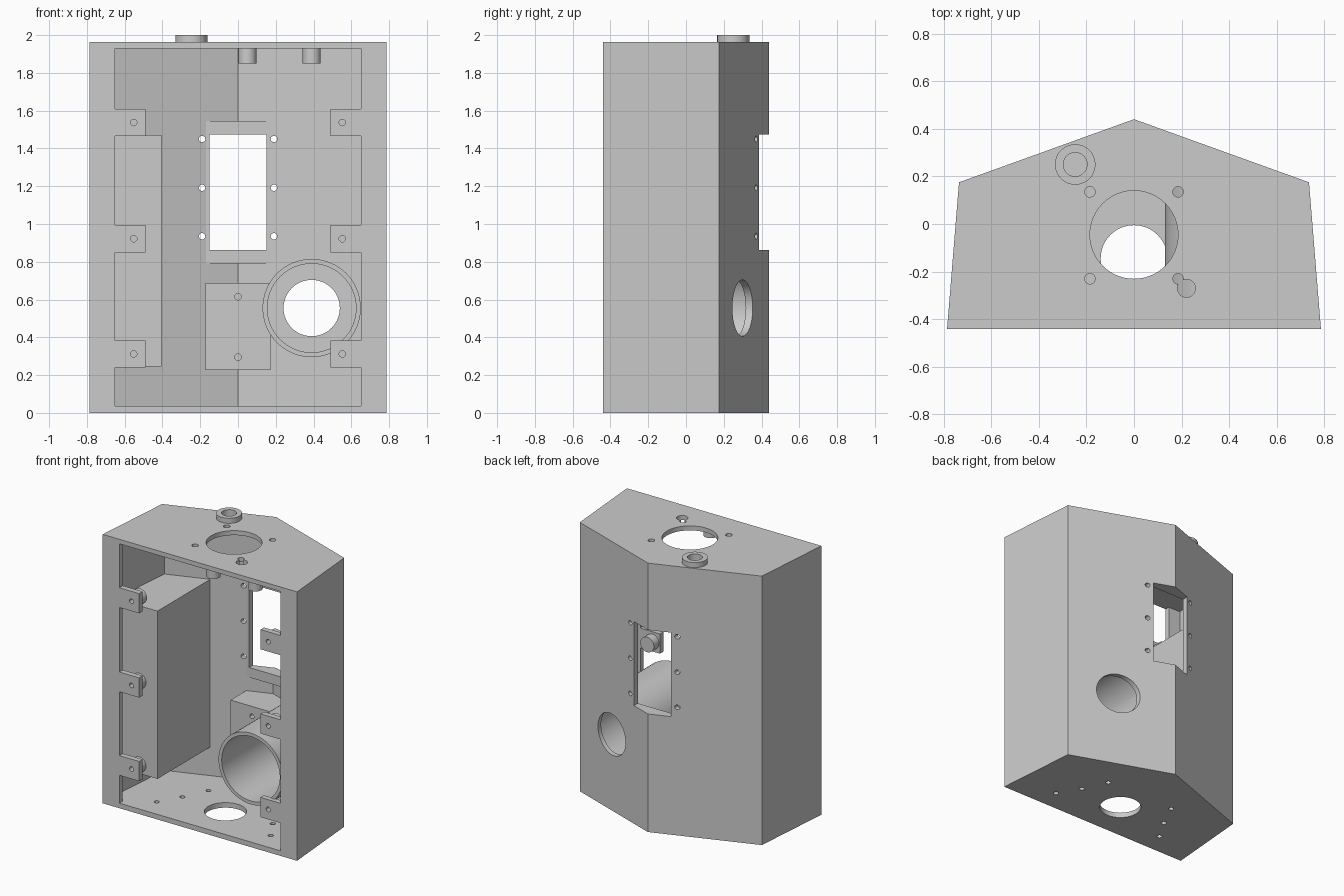
import bpy, bmesh, math
from mathutils import Matrix, Vector

if "Cube" in bpy.data.objects:
    bpy.data.objects.remove(bpy.data.objects["Cube"])


def finish(name, bm):
    bmesh.ops.recalc_face_normals(bm, faces=bm.faces)
    me = bpy.data.meshes.new(name)
    bm.to_mesh(me)
    bm.free()
    ob = bpy.data.objects.new(name, me)
    bpy.context.collection.objects.link(ob)
    return ob


def box(name, x, y, z):
    bm = bmesh.new()
    bmesh.ops.create_cube(bm, size=1)
    for v in bm.verts:
        v.co = Vector([(a + b) / 2 + c * (b - a) for (a, b), c in zip((x, y, z), v.co)])
    return finish(name, bm)


def cyl(name, axis, center, r, lo, hi, seg=48):
    """Cylinder along an axis, center gives the two other coordinates."""
    bm = bmesh.new()
    bmesh.ops.create_cone(bm, cap_ends=True, segments=seg, radius1=r, radius2=r, depth=hi - lo)
    mid = (lo + hi) / 2
    a, b = center
    if axis == 'x':
        m = Matrix.Translation((mid, a, b)) @ Matrix.Rotation(math.pi / 2, 4, 'Y')
    elif axis == 'y':
        m = Matrix.Translation((a, mid, b)) @ Matrix.Rotation(math.pi / 2, 4, 'X')
    else:
        m = Matrix.Translation((a, b, mid))
    bm.transform(m)
    return finish(name, bm)


def prism(name, half, z0, z1):
    """Five sided prism from the mirrored half outline (last point on the axis)."""
    pts = half + [(-x, y) for x, y in reversed(half[:-1])]
    bm = bmesh.new()
    f = bm.faces.new([bm.verts.new((x, y, z0)) for x, y in pts])
    ext = bmesh.ops.extrude_face_region(bm, geom=[f])
    bmesh.ops.translate(bm, vec=(0, 0, z1 - z0),
                        verts=[g for g in ext['geom'] if isinstance(g, bmesh.types.BMVert)])
    return finish(name, bm)


def boolean(ob, other, op='DIFFERENCE'):
    m = ob.modifiers.new('cut', 'BOOLEAN')
    m.operation, m.object, m.solver = op, other, 'EXACT'
    bpy.context.view_layer.objects.active = ob
    bpy.ops.object.modifier_apply(modifier=m.name)
    bpy.data.objects.remove(other, do_unlink=True)


def fit(ob):
    """Trim a part so it ends inside the walls of the housing."""
    boolean(ob, prism('clip', [(.767, -.425), (.717, .162), (0, .42)], .015, 1.945), 'INTERSECT')
    return ob


H = 1.963
# Housing shell with front opening
housing = prism('housing', [(.785, -.44), (.735, .175), (0, .44)], 0, H)
boolean(housing, prism('cavity', [(.747, -.405), (.701, .151), (0, .403)], .037, 1.93))
boolean(housing, box('opening', (-.65, .65), (-.5, -.3), (.037, 1.93)))

# Rear window with flat inner frame
window_frame = fit(box('window_frame', (-.17, .17), (.342, .6), (.79, 1.545)))
for ob in (housing, window_frame):
    boolean(ob, box('window', (-.15, .15), (.2, .6), (.862, 1.475)))
for s in (-1, 1):
    for z in (.935, 1.192, 1.45):
        boolean(housing, cyl('screw', 'y', (s * .19, z), .017, .2, .6, 20))

# Top plate holes
boolean(housing, cyl('top_hole', 'z', (0, -.045), .185, 1.8, 2.1, 64))
for x in (-.185, .185):
    for y in (-.23, .135):
        boolean(housing, cyl('screw', 'z', (x, y), .022, 1.8, 2.1, 20))
boolean(housing, cyl('cable_hole', 'z', (.22, -.27), .038, 1.8, 2.1, 24))

# Bottom plate holes
boolean(housing, cyl('bottom_hole', 'z', (0, -.145), .14, -.2, .2, 64))
for s in (-1, 1):
    for x, y in ((.46, -.28), (.365, -.12), (.28, .06)):
        boolean(housing, cyl('screw', 'z', (s * x, y), .018, -.2, .2, 20))

# Left side hole and rear hole
boolean(housing, cyl('side_hole', 'x', (-.17, .86), .1, -1, -.6))
boolean(housing, cyl('rear_hole', 'y', (.39, .555), .149, .1, .6, 64))

# Raised collar on the top
collar = cyl('top_collar', 'z', (-.247, .25), .085, 1.95, 2)
for ob in (collar, housing):
    boolean(ob, cyl('bore', 'z', (-.247, .25), .05, 1.8, 2.1))

# Hollow side compartment
compartment = fit(box('side_compartment', (-.9, -.405), (-.35, .6), (.245, 1.47)))
boolean(compartment, box('hollow', (-.9, -.435), (-.32, .6), (.275, 1.44)))

# Speaker tube reaching the rear wall
tube = fit(cyl('tube', 'y', (.39, .555), .26, -.41, .6, 64))
boolean(tube, cyl('bore', 'y', (.39, .555), .235, -.6, .7, 64))

# Mounting block on the rear wall
block = fit(box('mounting_block', (-.172, .172), (.16, .6), (.227, .688)))
boolean(block, cyl('bore', 'y', (.39, .555), .235, -.6, .7, 64))
for z in (.295, .615):
    boolean(block, cyl('screw', 'y', (0, z), .017, 0, .26, 20))

parts = [housing, window_frame, collar, compartment, tube, block]

# Cover tabs with screw bosses
for s, side in ((-1, 'left'), (1, 'right')):
    for z in (.312, .922, 1.537):
        tab = box('tab_' + side, sorted((s * .65, s * .49)), (-.44, -.4), (z - .072, z + .072))
        boss = cyl('tab_boss_' + side, 'y', (s * .552, z), .055, -.405, -.34, 32)
        for ob in (tab, boss):
            boolean(ob, cyl('screw', 'y', (s * .552, z), .017, -.6, -.355, 20))
        parts += [tab, boss]

# Pegs hanging under the top
for x in (.05, .39):
    parts.append(cyl('hanging_peg', 'z', (x, -.355), .048, 1.85, 1.94, 32))

bpy.ops.object.select_all(action='DESELECT')
for ob in parts:
    ob.select_set(True)
bpy.context.view_layer.objects.active = housing
bpy.ops.object.shade_smooth_by_angle(angle=math.radians(20))
